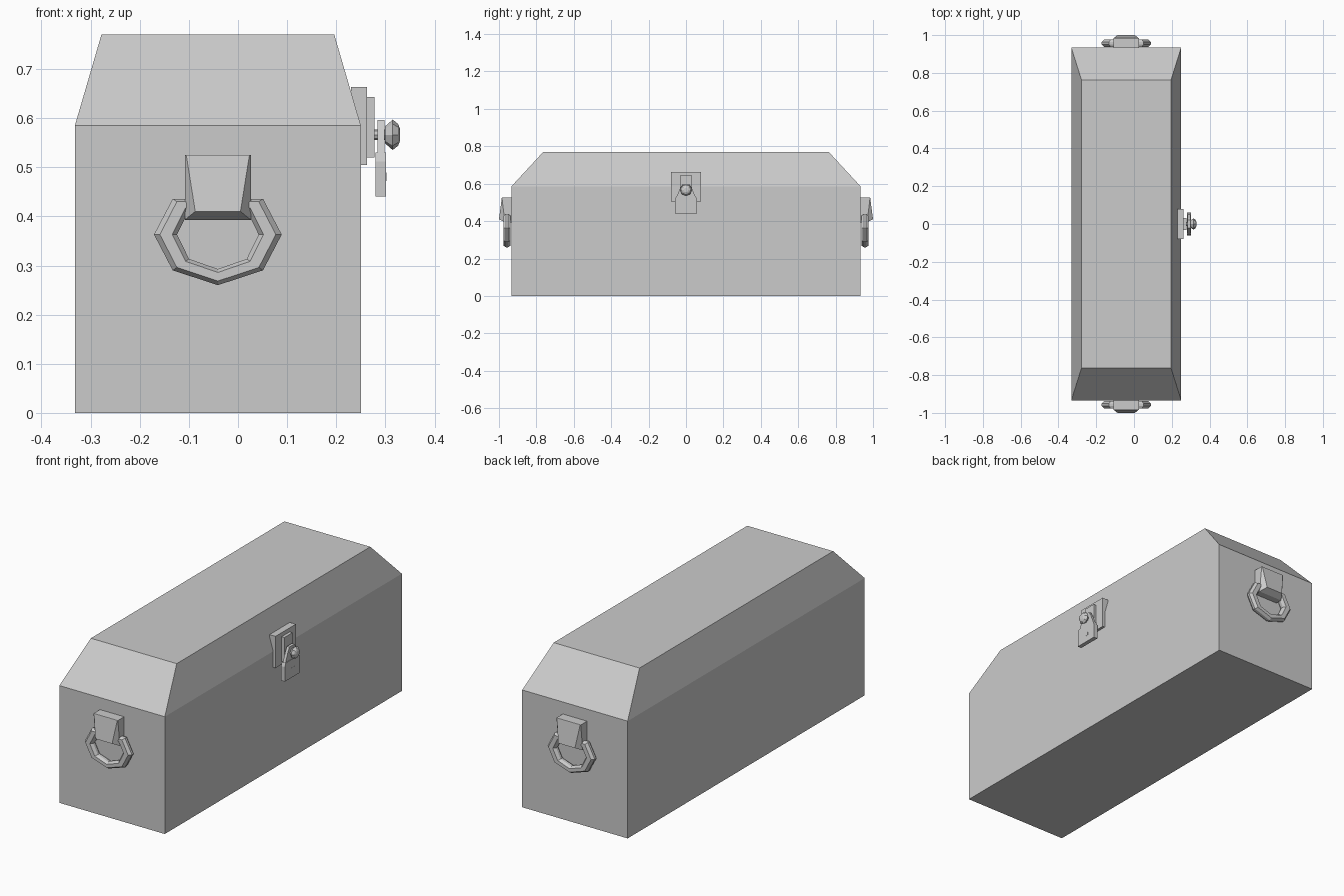
import bpy, bmesh
from math import cos, sin, pi

if "Cube" in bpy.data.objects:
    bpy.data.objects.remove(bpy.data.objects["Cube"])

CX = -0.041   # centre of the chest and handles in x


def make(name, verts, faces):
    me = bpy.data.meshes.new(name)
    me.from_pydata(verts, [], faces)
    bm = bmesh.new()
    bm.from_mesh(me)
    bmesh.ops.recalc_face_normals(bm, faces=bm.faces)
    bm.to_mesh(me)
    bm.free()
    ob = bpy.data.objects.new(name, me)
    bpy.context.collection.objects.link(ob)
    return ob


def loft(name, rings, cap_start=True, cap_end=True, closed=False):
    """Skin a list of equal-length point rings."""
    n, m = len(rings[0]), len(rings)
    verts = [p for r in rings for p in r]
    faces = []
    for i in range(m if closed else m - 1):
        a, b = i * n, (i + 1) % m * n
        faces += [(a + k, a + (k + 1) % n, b + (k + 1) % n, b + k) for k in range(n)]
    if not closed and cap_start:
        faces.append(tuple(range(n)))
    if not closed and cap_end:
        faces.append(tuple(range((m - 1) * n, m * n)))
    return make(name, verts, faces)


def rect(hx, hy, z):
    return [(CX + sx * hx, sy * hy, z) for sx, sy in ((-1, -1), (1, -1), (1, 1), (-1, 1))]


def slab(name, outline, x0, x1):
    """Extrude a (y, z) outline along x."""
    return loft(name, [[(x, y, z) for y, z in outline] for x in (x0, x1)])


def box_outline(hy, z0, z1):
    return [(-hy, z0), (hy, z0), (hy, z1), (-hy, z1)]


def lathe(name, profile, z, n=8):
    """Turn an (x, radius) profile about a line along x."""
    return loft(name, [[(x, r * cos(2 * pi * k / n), z + r * sin(2 * pi * k / n))
                        for k in range(n)] for x, r in profile])


# Chest: open-topped body and sloping lid
loft("chest_body", [rect(0.291, 0.934, 0), rect(0.291, 0.934, 0.585)], cap_end=False)
loft("chest_lid", [rect(0.291, 0.934, 0.585), rect(0.237, 0.763, 0.77)], cap_start=False)

# End handles: flared bracket and faceted ring, one on each end
for s, side in ((-1, "front"), (1, "back")):
    def quad(y, w0, z0, w1, z1, y1):
        return [(CX - w0, s * y, z0), (CX + w0, s * y, z0),
                (CX + w1, s * y1, z1), (CX - w1, s * y1, z1)]
    loft(side + "_handle_bracket", [
        quad(0.932, 0.067, 0.393, 0.067, 0.525, 0.932),
        quad(0.968, 0.067, 0.393, 0.067, 0.525, 0.984),
        quad(1.0, 0.046, 0.41, 0.064, 0.523, 0.985)])
    section = [(0, -0.006), (0, 0.006), (0.012, 0.019), (0.037, 0.019),
               (0.047, 0.006), (0.047, -0.006), (0.037, -0.019), (0.012, -0.019)]
    rings = []
    for k in range(8):
        if k == 2:      # flat top hidden in the bracket
            continue
        a = k * pi / 4
        rings.append([(CX + (0.130 - d) * cos(a), s * (0.957 + h),
                       0.363 + (0.103 - d * 0.7) * sin(a)) for d, h in section])
    loft(side + "_handle_ring", rings, closed=True)

# Latch: stacked plates on the right side
slab("latch_plate", box_outline(0.08, 0.505, 0.663), 0.23, 0.263)
slab("latch_strip", box_outline(0.031, 0.52, 0.643), 0.26, 0.278)

# Hanging hasp: thick lower plate with a tapered upper arm
slab("hasp_plate", [(-0.06, 0.44), (0.06, 0.44), (0.06, 0.512),
                    (0.053, 0.53), (-0.053, 0.53), (-0.06, 0.512)], 0.280, 0.301)
slab("hasp_arm", [(-0.055, 0.52), (0.055, 0.52), (0.032, 0.575), (0.02, 0.596),
                  (-0.02, 0.596), (-0.032, 0.575)], 0.284, 0.298)
slab("hasp_slot", box_outline(0.014, 0.472, 0.489), 0.300, 0.302)

# Stud and faceted knob
lathe("latch_stud", [(0.276, 0.011), (0.302, 0.011)], 0.566)
lathe("latch_knob", [(0.299, 0.017), (0.315, 0.031), (0.326, 0.022), (0.330, 0.012)], 0.566)
